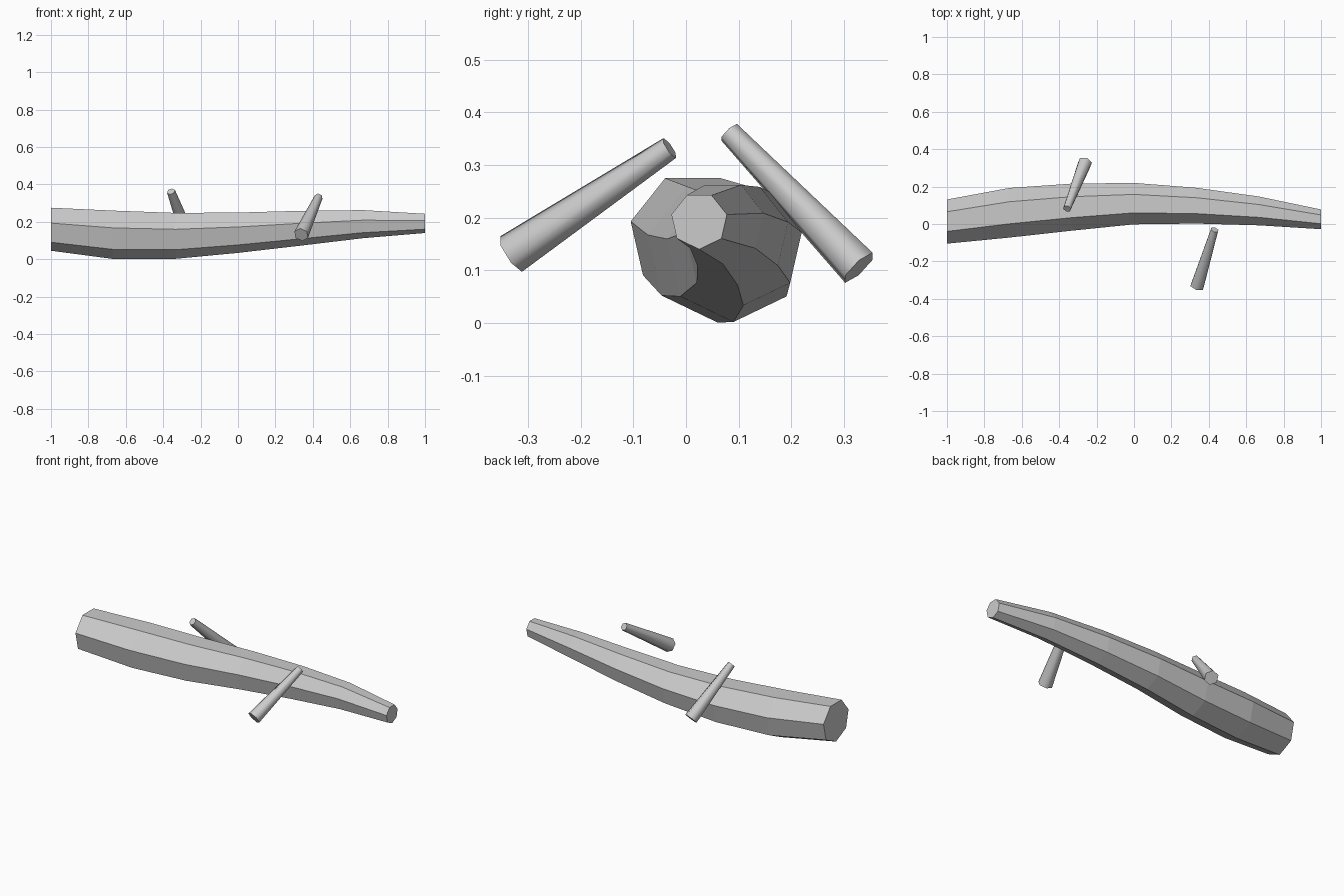
import bpy, bmesh, math
from mathutils import Vector

if "Cube" in bpy.data.objects:
    bpy.data.objects.remove(bpy.data.objects["Cube"])


def make_object(name, bm):
    bmesh.ops.recalc_face_normals(bm, faces=bm.faces)
    mesh = bpy.data.meshes.new(name)
    bm.to_mesh(mesh)
    bm.free()
    obj = bpy.data.objects.new(name, mesh)
    bpy.context.collection.objects.link(obj)
    return obj


# Log trunk: seven-sided rings swept along x (x, centre y, centre z, radius)
SIDES = 7
rings = [
    (-1.0, 0.013, 0.166, 0.121),
    (-0.667, 0.060, 0.137, 0.136),
    (-0.333, 0.090, 0.131, 0.129),
    (0.0, 0.109, 0.147, 0.1135),
    (0.333, 0.098, 0.170, 0.098),
    (0.667, 0.070, 0.191, 0.079),
    (1.0, 0.025, 0.194, 0.054),
]
bm = bmesh.new()
loops = []
for x, cy, cz, r in rings:
    angles = [-math.pi / 2 + math.tau * i / SIDES for i in range(SIDES)]
    loops.append([bm.verts.new((x, cy + r * math.cos(a), cz + r * math.sin(a)))
                  for a in angles])
for a, b in zip(loops, loops[1:]):
    for i in range(SIDES):
        j = (i + 1) % SIDES
        bm.faces.new((a[i], a[j], b[j], b[i]))
bm.faces.new(loops[0])
bm.faces.new(loops[-1])
make_object("log_trunk", bm)


# Tapered six-sided branches, smooth sides with crisp end caps
def branch(name, thick_end, thin_end, r_thick=0.04, r_thin=0.0225):
    start, end = Vector(thick_end), Vector(thin_end)
    axis = end - start
    bm = bmesh.new()
    bmesh.ops.create_cone(bm, cap_ends=True, segments=6, radius1=r_thick,
                          radius2=r_thin, depth=axis.length)
    turn = axis.to_track_quat('Z', 'Y').to_matrix().to_4x4()
    bmesh.ops.transform(bm, matrix=turn, verts=bm.verts)
    bmesh.ops.translate(bm, vec=(start + end) / 2, verts=bm.verts)
    for f in bm.faces:
        f.smooth = len(f.verts) == 4
    for e in bm.edges:
        e.smooth = all(f.smooth for f in e.link_faces)
    return make_object(name, bm)


branch("front_branch", (0.338, -0.332, 0.131), (0.431, -0.031, 0.332))
branch("back_branch", (-0.262, 0.328, 0.105), (-0.358, 0.082, 0.362))
